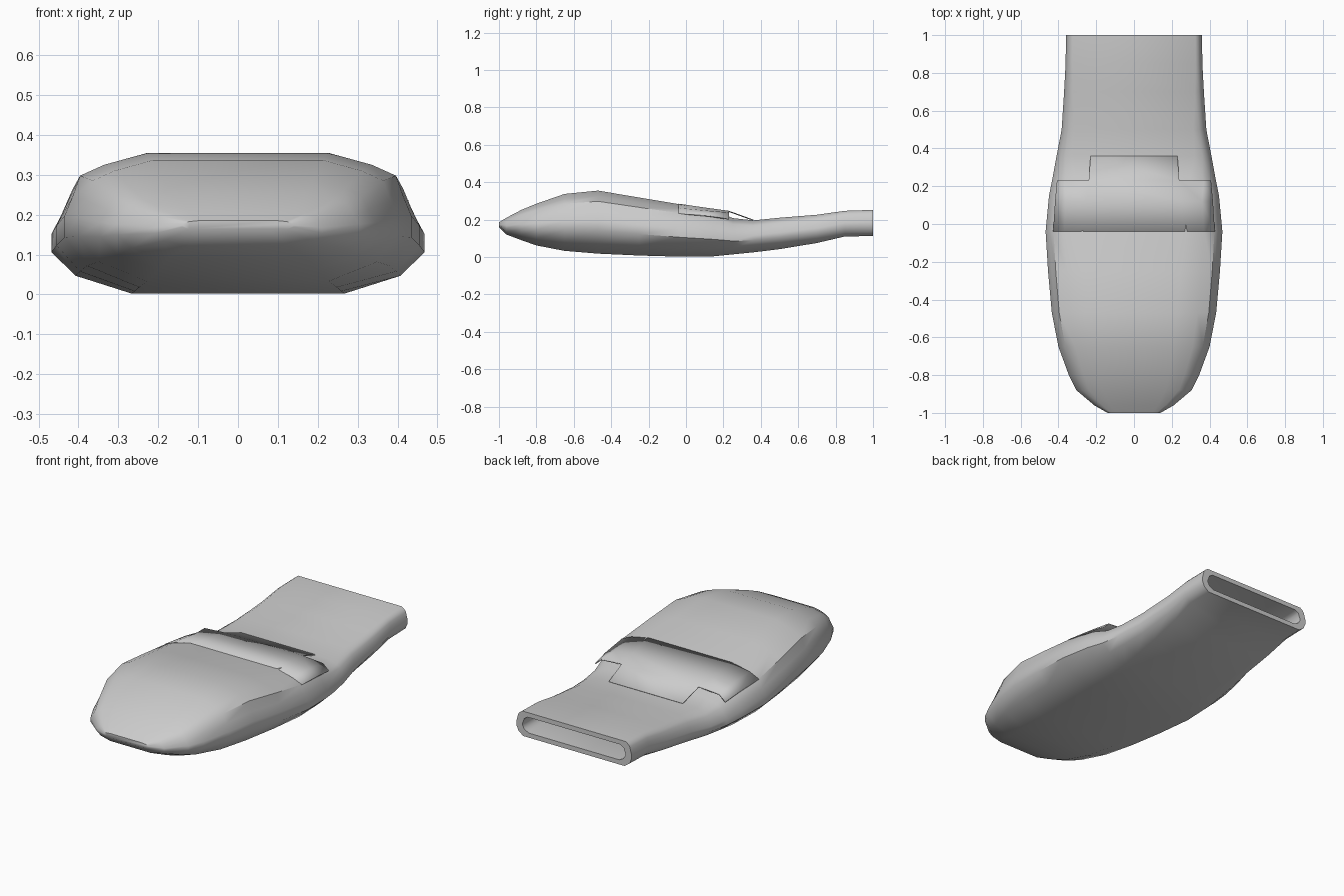
import bpy, bmesh

if "Cube" in bpy.data.objects:
    bpy.data.objects.remove(bpy.data.objects["Cube"])

# Stations along the body: y, half width, bottom z, top z,
# then width fractions of bottom edge, shoulder and top edge
STATIONS = [
    (-1.00, 0.14, 0.160, 0.185, 0.60, 0.95, 0.70),
    (-0.96, 0.21, 0.120, 0.210, 0.60, 0.90, 0.60),
    (-0.88, 0.305, 0.090, 0.252, 0.58, 0.90, 0.55),
    (-0.80, 0.345, 0.062, 0.285, 0.57, 0.90, 0.54),
    (-0.65, 0.40, 0.033, 0.337, 0.57, 0.91, 0.53),
    (-0.47, 0.435, 0.018, 0.355, 0.57, 0.91, 0.52),
    (-0.25, 0.455, 0.008, 0.318, 0.57, 0.91, 0.54),
    (-0.04, 0.468, 0.002, 0.283, 0.57, 0.91, 0.58),
    (0.15, 0.45, 0.004, 0.248, 0.60, 0.91, 0.64),
    (0.25, 0.43, 0.014, 0.208, 0.63, 0.92, 0.70),
    (0.36, 0.41, 0.025, 0.196, 0.68, 0.94, 0.78),
    (0.50, 0.383, 0.042, 0.210, 0.75, 0.95, 0.82),
    (0.70, 0.37, 0.075, 0.226, 0.82, 0.96, 0.87),
    (0.85, 0.362, 0.110, 0.247, 0.88, 0.97, 0.90),
    (1.00, 0.36, 0.112, 0.252, 0.88, 0.97, 0.90),
]


def section(y, w, zb, zt, b, s, t, inset=0.0):
    """Closed flat-bottomed cross-section, optionally inset."""
    w, zb, zt = w - inset * 1.5, zb + inset, zt - inset
    h = zt - zb
    half = [(b * w, zb), ((0.3 * b + 0.7) * w, zb + 0.16 * h),
            (w, zb + 0.37 * h), (w, zb + 0.53 * h),
            ((s + 1) / 2 * w, zb + 0.67 * h),
            (s * w, zb + 0.83 * h), ((0.65 * s + 0.35 * t) * w, zb + 0.91 * h),
            (t * w, zt)]
    pts = half + [(-x, z) for x, z in reversed(half)]
    return [(x, y, z) for x, z in pts]


def finish(name, bm, angle):
    bmesh.ops.recalc_face_normals(bm, faces=bm.faces)
    mesh = bpy.data.meshes.new(name)
    bm.to_mesh(mesh)
    bm.free()
    ob = bpy.data.objects.new(name, mesh)
    bpy.context.collection.objects.link(ob)
    bpy.ops.object.select_all(action='DESELECT')
    ob.select_set(True)
    bpy.context.view_layer.objects.active = ob
    bpy.ops.object.shade_smooth_by_angle(angle=angle)
    return ob


# Hollow body: outer skin to the open end, then back along the inner skin
bm = bmesh.new()
rings = [section(*st) for st in STATIONS]
rings += [section(*st, inset=0.026) for st in reversed(STATIONS[3:])]
loops = [[bm.verts.new(p) for p in ring] for ring in rings]
for a, c in zip(loops, loops[1:]):
    n = len(a)
    for i in range(n):
        j = (i + 1) % n
        bm.faces.new((a[i], a[j], c[j], c[i]))
bm.faces.new(loops[0])
bm.faces.new(loops[-1])
finish("shell_body", bm, 0.75)

# Raised cover lip overhanging the rear neck
bm = bmesh.new()
rows = [
    (-0.04, [(0.428, 0.236), (0.37, 0.262), (0.26, 0.285)]),
    (0.12, [(0.418, 0.222), (0.36, 0.247), (0.25, 0.262)]),
    (0.23, [(0.408, 0.205), (0.37, 0.238), (0.24, 0.247)]),
]
grid = []
for y, half in rows:
    pts = half + [(-x, z) for x, z in reversed(half)]
    grid.append([bm.verts.new((x, y, z)) for x, z in pts])
for a, c in zip(grid, grid[1:]):
    for i in range(5):
        bm.faces.new((a[i], a[i + 1], c[i + 1], c[i]))
tongue = [bm.verts.new((x, 0.36, 0.200)) for x in (0.23, -0.23)]
bm.faces.new((grid[2][2], grid[2][3], tongue[1], tongue[0]))
lip = finish("cover_lip", bm, 0.6)
thick = lip.modifiers.new("thickness", 'SOLIDIFY')
thick.thickness = 0.006
